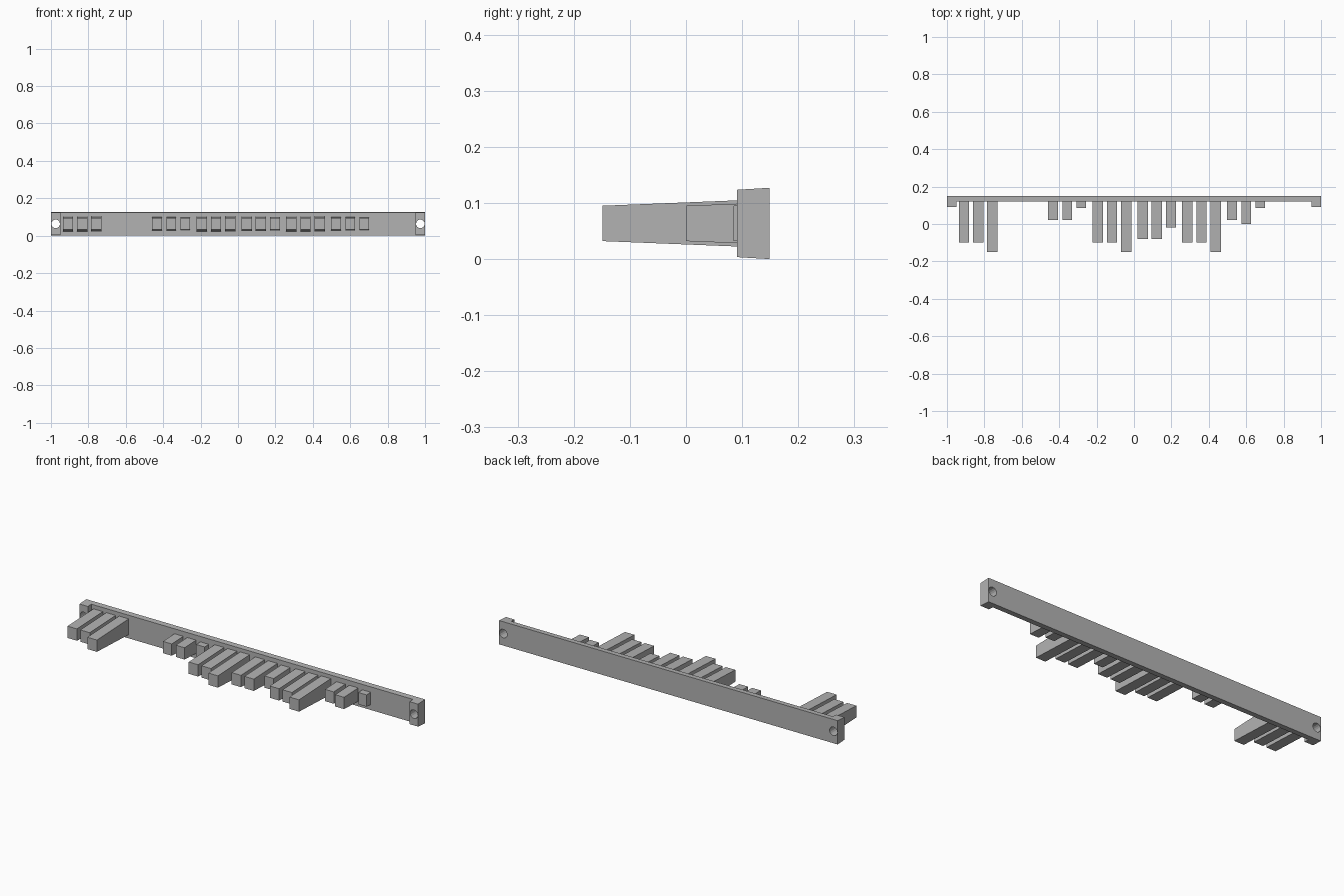
import bpy, bmesh
from math import pi

cube = bpy.data.objects.get("Cube")
if cube:
    bpy.data.objects.remove(cube)

grey = bpy.data.materials.new("plain grey")
grey.use_nodes = True
colour = (0.45, 0.45, 0.45, 1)
grey.diffuse_color = colour
grey.node_tree.nodes["Principled BSDF"].inputs["Base Color"].default_value = colour

MID_Z = 0.0635
BACK, FACE, LUG_FRONT = 0.149, 0.119, 0.091


def tapered_block(name, x, width, front, back, half_front, half_back):
    """Block whose height tapers from back to front."""
    bm = bmesh.new()
    bmesh.ops.create_cube(bm, size=1)
    for v in bm.verts:
        at_front = v.co.y < 0
        half = half_front if at_front else half_back
        v.co.x = x + v.co.x * width
        v.co.y = front if at_front else back
        v.co.z = MID_Z + (half if v.co.z > 0 else -half)
    mesh = bpy.data.meshes.new(name)
    bm.to_mesh(mesh)
    bm.free()
    mesh.materials.append(grey)
    obj = bpy.data.objects.new(name, mesh)
    bpy.context.collection.objects.link(obj)
    return obj


# Back plate and the raised lugs at its ends
plate = tapered_block("back_plate", 0, 2, FACE, BACK, 0.0617, MID_Z)
lugs = {side: tapered_block(side + "_end_lug", sign * 0.975, 0.05, LUG_FRONT, FACE, 0.06, 0.0617)
        for side, sign in (("left", 1), ("right", -1))}

# Screw holes through lugs and plate
for side, sign in (("left", 1), ("right", -1)):
    bpy.ops.mesh.primitive_cylinder_add(vertices=16, radius=0.023, depth=0.3,
                                        location=(sign * 0.975, 0.12, MID_Z),
                                        rotation=(pi / 2, 0, 0))
    cutter = bpy.context.object
    cutter.name = side + "_hole_cutter"
    cutter.data.materials.append(grey)
    cutter.hide_render = True
    cutter.hide_set(True)
    for target in (plate, lugs[side]):
        cut = target.modifiers.new("screw hole", "BOOLEAN")
        cut.operation = "DIFFERENCE"
        cut.solver = "EXACT"
        cut.object = cutter

# Teeth in groups of three: group centre and the front of each tooth
groups = [
    (-0.833, (-0.10, -0.10, -0.149)),
    (-0.357, (0.022, 0.022, 0.085)),
    (-0.118, (-0.10, -0.10, -0.149)),
    (0.122, (-0.08, -0.08, -0.02)),
    (0.361, (-0.10, -0.10, -0.149)),
    (0.600, (0.022, 0.0, 0.085)),
]
for g, (centre, fronts) in enumerate(groups, 1):
    for t, front in enumerate(fronts):
        length = FACE - front
        tapered_block(f"tooth_{g}_{t + 1}", centre + (t - 1) * 0.0757, 0.049 + 0.028 * length,
                      front, FACE, 0.0315, 0.0315 + 0.04 * length)
